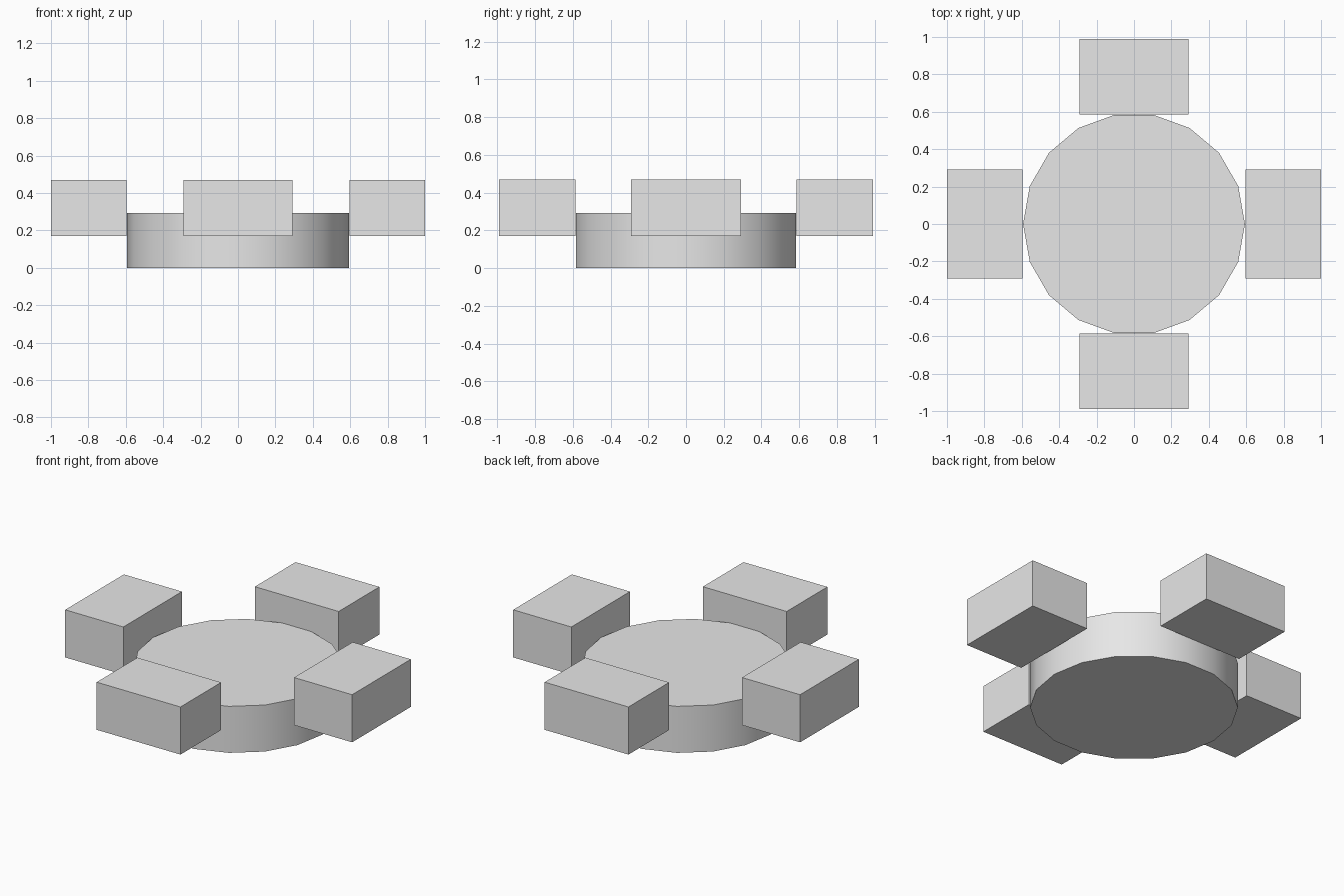
import bpy
import math

if "Cube" in bpy.data.objects:
    bpy.data.objects.remove(bpy.data.objects["Cube"])

grey = bpy.data.materials.new("light grey")
grey.diffuse_color = (0.8, 0.8, 0.8, 1)
grey.use_nodes = True
grey.node_tree.nodes["Principled BSDF"].inputs["Base Color"].default_value = grey.diffuse_color

# Central disc: 18-sided drum with smooth walls and sharp rims
bpy.ops.mesh.primitive_cylinder_add(vertices=18, radius=0.593, depth=0.293,
                                    location=(0, 0, 0.1465),
                                    rotation=(0, 0, math.radians(90)))
disc = bpy.context.object
disc.name = "round_base"
bpy.ops.object.transform_apply(location=False, rotation=True, scale=False)
bpy.ops.object.shade_smooth_by_angle(angle=math.radians(40))
disc.data.materials.append(grey)


def block(name, x, y, sx, sy):
    bpy.ops.mesh.primitive_cube_add(size=1, location=(x, y, 0.32))
    ob = bpy.context.object
    ob.name = name
    ob.scale = (sx, sy, 0.30)
    bpy.ops.object.transform_apply(location=False, rotation=False, scale=True)
    ob.data.materials.append(grey)


# Four blocks around the rim
LENGTH, DEPTH = 0.584, 0.405
for side, sign in (("right", 1), ("left", -1)):
    block(side + "_block", sign * 0.7975, 0, DEPTH, LENGTH)
for side, sign in (("back", 1), ("front", -1)):
    block(side + "_block", 0, sign * 0.7875, LENGTH, DEPTH)
